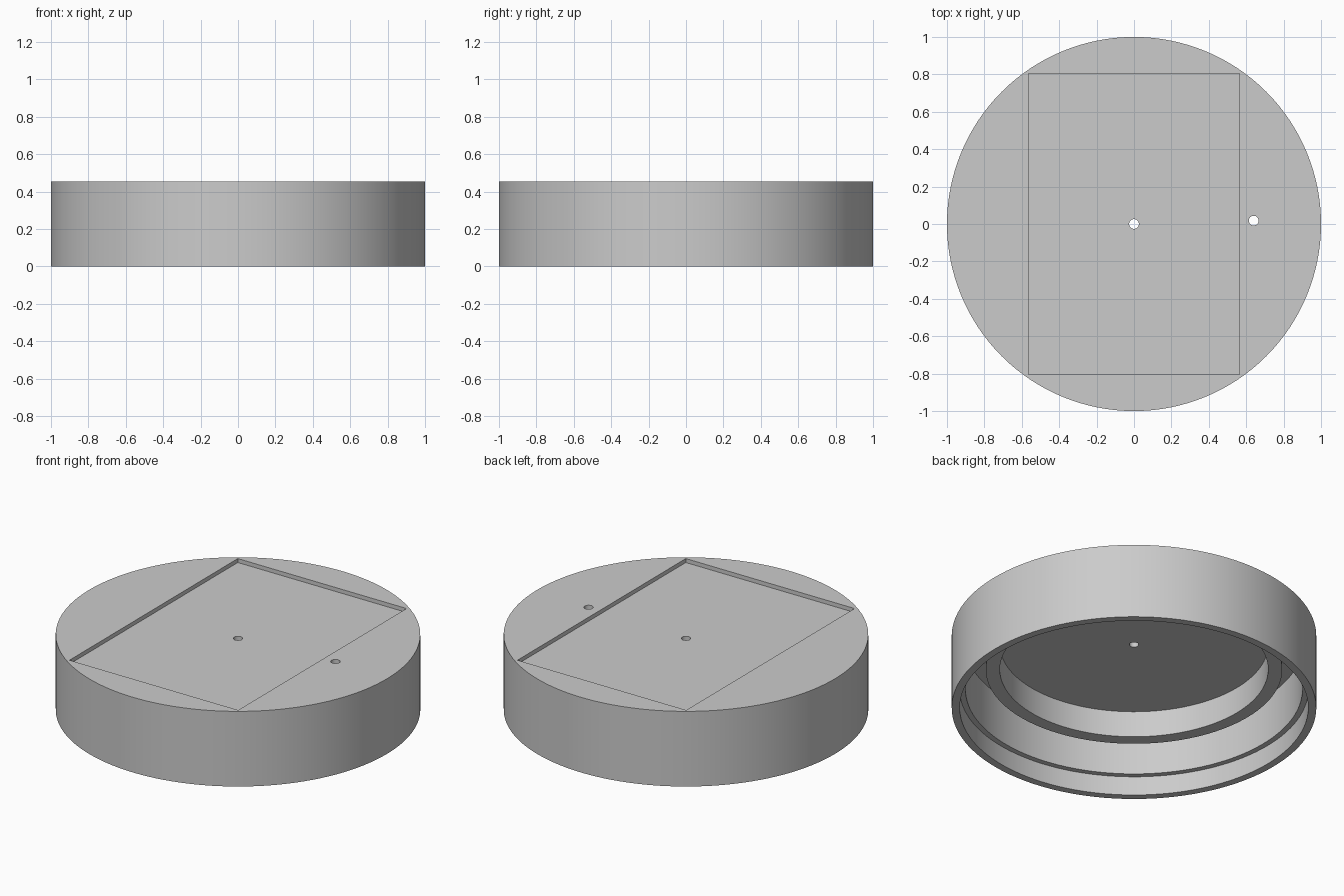
import bpy, bmesh, math

cube = bpy.data.objects.get("Cube")
if cube:
    bpy.data.objects.remove(cube, do_unlink=True)

HEIGHT = 0.455
FLOOR = 0.40          # underside of the top plate
POCKET_DEPTH = 0.024
HOLE_R = 0.026

grey = bpy.data.materials.new("plain grey")
grey.use_nodes = True
colour = (0.6, 0.6, 0.6, 1)
grey.diffuse_color = colour
grey.node_tree.nodes["Principled BSDF"].inputs["Base Color"].default_value = colour


def lathe(name, profile, steps=128):
    """Revolve a closed (radius, height) profile around the z axis."""
    bm = bmesh.new()
    verts = [bm.verts.new((r, 0, z)) for r, z in profile]
    edges = [bm.edges.new((v, verts[i - 1])) for i, v in enumerate(verts)]
    bmesh.ops.spin(bm, geom=verts + edges, cent=(0, 0, 0), axis=(0, 0, 1),
                   angle=math.tau, steps=steps)
    bmesh.ops.remove_doubles(bm, verts=bm.verts, dist=1e-4)
    bmesh.ops.recalc_face_normals(bm, faces=bm.faces)
    mesh = bpy.data.meshes.new(name)
    bm.to_mesh(mesh)
    bm.free()
    mesh.materials.append(grey)
    obj = bpy.data.objects.new(name, mesh)
    bpy.context.collection.objects.link(obj)
    return obj


def cut(target, cutter):
    """Subtract the cutter from the target, then remove the cutter."""
    cutter.hide_render = True
    cutter.data.materials.append(grey)
    mod = target.modifiers.new("cut", 'BOOLEAN')
    mod.operation = 'DIFFERENCE'
    mod.solver = 'EXACT'
    mod.object = cutter
    bpy.ops.object.select_all(action='DESELECT')
    bpy.context.view_layer.objects.active = target
    target.select_set(True)
    bpy.ops.object.modifier_apply(modifier=mod.name)
    bpy.data.objects.remove(cutter, do_unlink=True)


# Round cap: bored top plate, stepped outer wall and inner ring underneath
cap = lathe("round_cap", [
    (HOLE_R, HEIGHT), (1, HEIGHT), (1, 0),
    (0.956, 0), (0.956, 0.115), (0.924, 0.115), (0.924, FLOOR),
    (0.813, FLOOR), (0.813, 0.242), (0.736, 0.242), (0.736, FLOOR),
    (HOLE_R, FLOOR),
])

# Shallow rectangular pocket in the top
bpy.ops.mesh.primitive_cube_add(size=1, location=(0, 0, HEIGHT - POCKET_DEPTH + 0.1))
pocket = bpy.context.object
pocket.name = "pocket_cutter"
pocket.scale = (1.13, 1.61, 0.2)
cut(cap, pocket)

# Side hole through the top plate
bpy.ops.mesh.primitive_cylinder_add(vertices=48, radius=HOLE_R, depth=0.3,
                                    location=(0.64, 0.018, HEIGHT))
hole = bpy.context.object
hole.name = "side_hole_cutter"
cut(cap, hole)

bpy.ops.object.select_all(action='DESELECT')
cap.select_set(True)
bpy.context.view_layer.objects.active = cap
bpy.ops.object.shade_smooth_by_angle(angle=math.radians(30))
